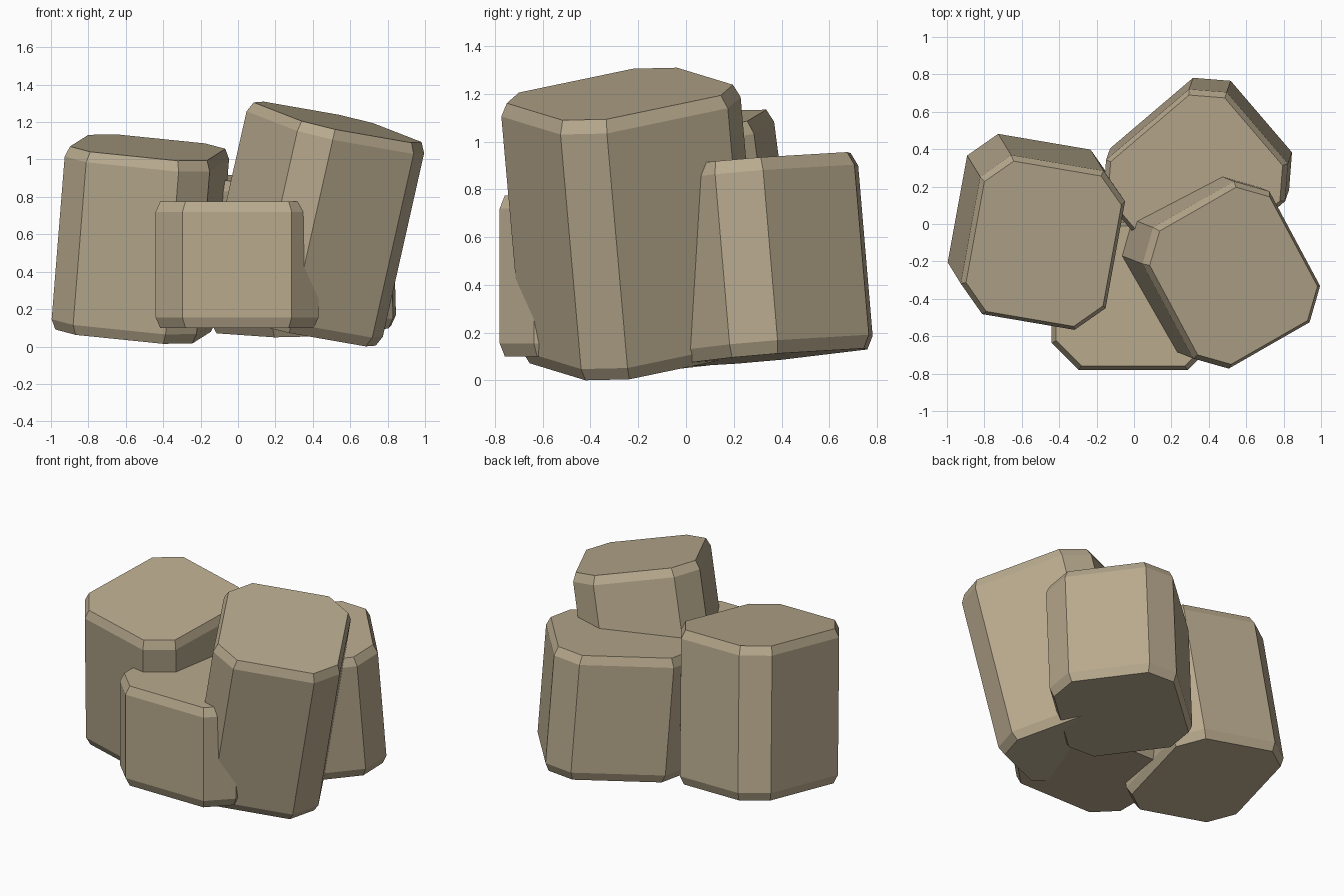
import bpy, bmesh
from math import radians
from mathutils import Matrix, Vector

if "Cube" in bpy.data.objects:
    bpy.data.objects.remove(bpy.data.objects["Cube"])

stone = bpy.data.materials.new("stone")
stone.diffuse_color = (0.48, 0.40, 0.27, 1)
stone.use_nodes = True
stone.node_tree.nodes["Principled BSDF"].inputs["Base Color"].default_value = stone.diffuse_color

HX, HY, CUT = 0.435, 0.395, 0.143     # shared half sizes and corner cut
BEVEL, INSET = 0.055, 0.945           # rim height and rim shrink


def rock(name, center, length, yaw, lean):
    """Chamfered eight-sided block; lean is the x/y drift per unit of height."""
    quarter = [(HX, HY - CUT), (HX - CUT, HY)]
    outline = quarter + [(-x, y) for x, y in reversed(quarter)]
    outline += [(-x, -y) for x, y in outline]
    h = length / 2
    bm = bmesh.new()
    rings = []
    for z, s in ((-h, INSET), (-h + BEVEL, 1), (h - BEVEL, 1), (h, INSET)):
        rings.append([bm.verts.new((x * s, y * s, z)) for x, y in outline])
    n = len(outline)
    for a, b in zip(rings, rings[1:]):
        for i in range(n):
            j = (i + 1) % n
            bm.faces.new((a[i], a[j], b[j], b[i]))
    bm.faces.new(rings[0][::-1])
    bm.faces.new(rings[-1])
    bmesh.ops.recalc_face_normals(bm, faces=bm.faces)
    mesh = bpy.data.meshes.new(name)
    bm.to_mesh(mesh)
    bm.free()
    mesh.materials.append(stone)
    ob = bpy.data.objects.new(name, mesh)
    tilt = Vector((0, 0, 1)).rotation_difference(Vector((*lean, 1)))
    ob.matrix_world = (Matrix.Translation(center) @ tilt.to_matrix().to_4x4()
                       @ Matrix.Rotation(radians(yaw), 4, 'Z'))
    bpy.context.collection.objects.link(ob)


# Four stones leaning into one another
rock("left_rock", (-0.522, -0.042, 0.574), 0.99, 80, (0.08, -0.13))
rock("front_rock", (-0.005, -0.385, 0.4375), 0.675, 0, (0, 0))
rock("right_rock", (0.410, -0.229, 0.655), 1.12, 119, (0.225, -0.088))
rock("back_rock", (0.340, 0.263, 0.5025), 0.825, 40.5, (-0.03, -0.085))
